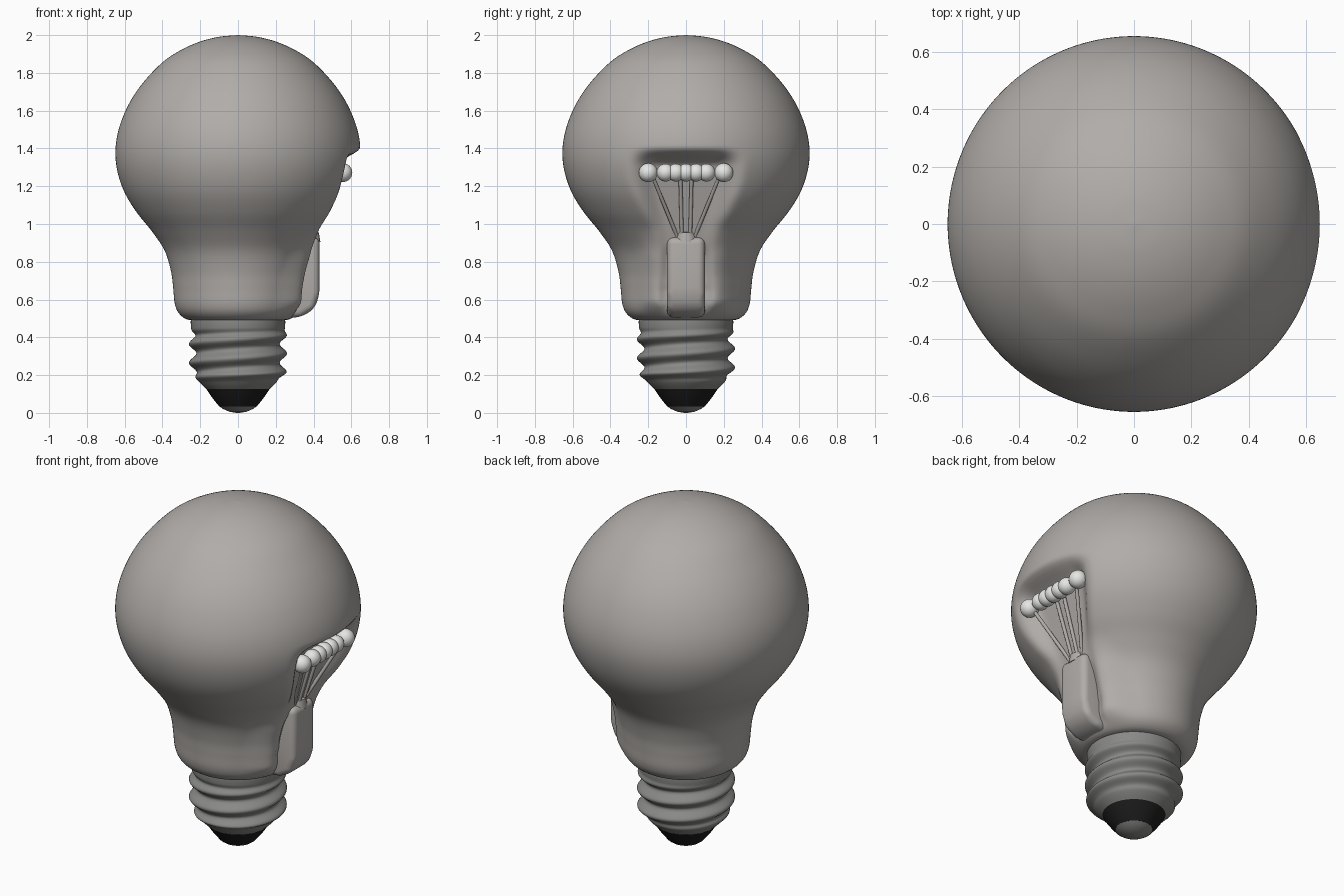
import bpy, bmesh, math
from mathutils import Vector

if "Cube" in bpy.data.objects:
    bpy.data.objects.remove(bpy.data.objects["Cube"])


def material(name, r, g, b):
    m = bpy.data.materials.new(name)
    m.use_nodes = True
    m.diffuse_color = (r, g, b, 1)
    m.node_tree.nodes["Principled BSDF"].inputs["Base Color"].default_value = (r, g, b, 1)
    return m


GLASS = material("warm grey glass", .44, .415, .395)
METAL = material("screw metal", .25, .25, .24)
BLACK = material("black insulator", .012, .012, .012)
PEARL = material("pale filament", .79, .8, .77)


def finish(bm, name, mat, angle=50):
    bmesh.ops.recalc_face_normals(bm, faces=bm.faces)
    me = bpy.data.meshes.new(name)
    bm.to_mesh(me)
    bm.free()
    ob = bpy.data.objects.new(name, me)
    bpy.context.collection.objects.link(ob)
    me.materials.append(mat)
    bpy.ops.object.select_all(action='DESELECT')
    ob.select_set(True)
    bpy.context.view_layer.objects.active = ob
    bpy.ops.object.shade_smooth_by_angle(angle=math.radians(angle))


def smooth_profile(pts, n):
    # Catmull-Rom curve through the profile points
    out = []
    for i in range(len(pts) - 1):
        a, b, c, d = (Vector(pts[min(max(i + k, 0), len(pts) - 1)]) for k in (-1, 0, 1, 2))
        for s in range(n):
            t = s / n
            out.append(.5 * (2 * b + (c - a) * t + (2 * a - 5 * b + 4 * c - d) * t * t
                             + (3 * b - a - 3 * c + d) * t ** 3))
    return out + [Vector(pts[-1])]


def lathe(profile, segs, place):
    # profile runs bottom to top; place turns (radius, z, angle) into a point
    bm = bmesh.new()
    rings = [[bm.verts.new(place(r, z, math.tau * k / segs)) for k in range(segs)]
             for r, z in profile]
    for lo, hi in zip(rings, rings[1:]):
        for k in range(segs):
            j = (k + 1) % segs
            bm.faces.new((lo[k], lo[j], hi[j], hi[k]))
    bm.faces.new(rings[0])
    bm.faces.new(rings[-1])
    return bm


def step(a, b, x):
    t = min(max((x - a) / (b - a), 0), 1)
    return t * t * (3 - 2 * t)


# Glass bulb, with a hollow pressed into the +x side and soft lips beside the stem
def glass_point(r, z, a):
    x, y = r * math.cos(a), r * math.sin(a) * 1.008
    if x > 0:
        up = step(.85, 1.3, z)
        lip = step(.09, .15, abs(y)) * (1 - step(.17, .28, abs(y)))
        x += .035 * lip * step(.5, .6, z) * (1 - step(.8, 1, z))
        floor = .325 + .185 * min(max((z - .65) / .65, 0), 1)
        inner, outer = .08 + .08 * up, .18 + .15 * up
        mask = 1 - step(inner, outer, abs(y))
        mask *= step(.5, .6, z) * (1 - step(1.3, 1.41, z))
        x += (min(floor, x) - x) * mask
    return x, y, z


bulb = [(.22, .488), (.275, .497), (.315, .53), (.335, .58), (.343, .66), (.355, .75),
        (.389, .86), (.455, .96), (.535, 1.06), (.597, 1.16), (.634, 1.26), (.649, 1.36),
        (.641, 1.46), (.612, 1.56), (.564, 1.66), (.493, 1.76), (.395, 1.86), (.3, 1.922),
        (.2, 1.966), (.1, 1.991), (.004, 2.0)]
finish(lathe(smooth_profile(bulb, 7), 180, glass_point), "glass_bulb", GLASS, angle=60)


# Threaded screw base
def thread_point(r, z, a):
    wave = math.cos(math.tau * ((z - .215) / .1 - a / math.tau))
    fade = step(.16, .215, z) * (1 - step(.4, .45, z))
    r += .02 * wave * fade
    return r * math.cos(a), r * math.sin(a), z


screw = [(.165, .125), (.192, .15), (.218, .18), (.236, .21), (.24, .25), (.24, .3),
         (.24, .35), (.241, .4), (.247, .44), (.25, .47), (.25, .495)]
finish(lathe(smooth_profile(screw, 6), 72, thread_point), "screw_base", METAL)


def round_point(r, z, a):
    return r * math.cos(a), r * math.sin(a), z


# Insulator and contact tip
finish(lathe([(.1, .035), (.125, .065), (.147, .095), (.167, .126)], 48, round_point),
       "insulator", BLACK)
finish(lathe([(.01, 0), (.045, .006), (.08, .021), (.1, .036)], 48, round_point),
       "contact_tip", METAL)

# Rounded stem block seated in the hollow
bm = bmesh.new()
side = [(.2, .505), (.33, .505), (.405, .55), (.432, .63), (.432, .93), (.2, .93)]
ends = [[bm.verts.new((x, y, z)) for x, z in side] for y in (-.1, .1)]
for loop in ends:
    bm.faces.new(loop)
for i in range(len(side)):
    j = (i + 1) % len(side)
    bm.faces.new((ends[0][i], ends[0][j], ends[1][j], ends[1][i]))
bmesh.ops.recalc_face_normals(bm, faces=bm.faces)
bmesh.ops.bevel(bm, geom=bm.edges[:], offset=.036, offset_type='OFFSET', segments=5,
                profile=.5, affect='EDGES', clamp_overlap=True)
finish(bm, "stem_block", GLASS)


# Wires and their collar
def rod(name, a, b, r1, r2):
    a, b = Vector(a), Vector(b)
    bm = bmesh.new()
    bmesh.ops.create_cone(bm, cap_ends=True, segments=16, radius1=r1, radius2=r2,
                          depth=(b - a).length)
    turn = (b - a).to_track_quat('Z', 'Y').to_matrix()
    bmesh.ops.rotate(bm, matrix=turn, verts=bm.verts)
    bmesh.ops.translate(bm, vec=(a + b) / 2, verts=bm.verts)
    finish(bm, name, GLASS)


rod("wire_collar", (.375, 0, .91), (.38, 0, .96), .062, .048)
for s, label in ((-1, "right"), (1, "left")):
    rod("outer_wire_" + label, (.395, s * .045, .93), (.55, s * .18, 1.26), .01, .01)
    rod("inner_wire_" + label, (.405, s * .022, .93), (.51, s * .03, 1.26), .01, .01)


# Beaded filament with larger end beads
def bead(name, y, r):
    bm = bmesh.new()
    bmesh.ops.create_uvsphere(bm, u_segments=24, v_segments=16, radius=r)
    bmesh.ops.translate(bm, vec=(.555, y, 1.272), verts=bm.verts)
    finish(bm, name, PEARL)


for i in range(-2, 3):
    bead("filament_bead", i * .054, .047)
for s in (-1, 1):
    bead("filament_end", s * .2, .05)
